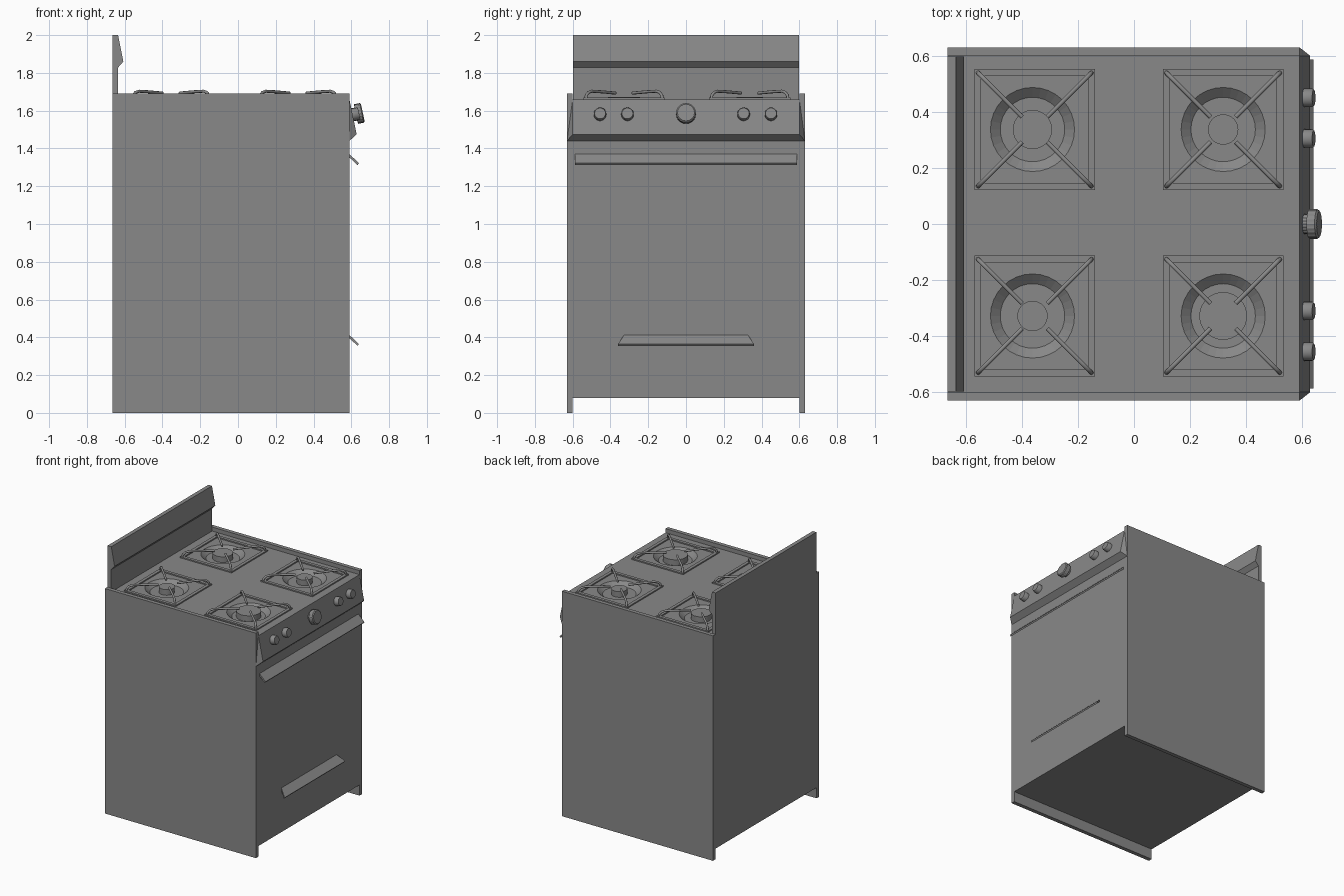
import bpy, bmesh, math
from mathutils import Vector, Matrix

if "Cube" in bpy.data.objects:
    bpy.data.objects.remove(bpy.data.objects["Cube"])

enamel = bpy.data.materials.new("grey_enamel")
enamel.use_nodes = True
GREY = (0.25, 0.25, 0.25, 1)
enamel.diffuse_color = GREY
enamel.node_tree.nodes["Principled BSDF"].inputs["Base Color"].default_value = GREY


def finish(name, bm, smooth=False):
    bmesh.ops.remove_doubles(bm, verts=bm.verts, dist=1e-5)
    bmesh.ops.recalc_face_normals(bm, faces=bm.faces)
    mesh = bpy.data.meshes.new(name)
    bm.to_mesh(mesh)
    bm.free()
    mesh.materials.append(enamel)
    ob = bpy.data.objects.new(name, mesh)
    bpy.context.collection.objects.link(ob)
    if smooth:
        bpy.ops.object.select_all(action='DESELECT')
        ob.select_set(True)
        bpy.context.view_layer.objects.active = ob
        bpy.ops.object.shade_smooth_by_angle(angle=math.radians(35))
    return ob


def box(name, lo, hi):
    lo, hi = Vector(lo), Vector(hi)
    bm = bmesh.new()
    bmesh.ops.create_cube(bm, size=1)
    for v in bm.verts:
        v.co = (lo + hi) / 2 + v.co * (hi - lo)
    return finish(name, bm)


def loft(name, profile):
    """Mirrored solid across y: profile rows are (x, z, half_width)."""
    bm = bmesh.new()
    ends = [[bm.verts.new((x, s * w, z)) for x, z, w in profile] for s in (-1, 1)]
    n = len(profile)
    for e in ends:
        bm.faces.new(e)
    for i in range(n):
        j = (i + 1) % n
        bm.faces.new((ends[0][i], ends[0][j], ends[1][j], ends[1][i]))
    return finish(name, bm)


def lathe(name, profile, matrix, sides=32, smooth=True, ribs=0):
    """Closed turned solid: profile rows are (radius, height) from axis to axis."""
    bm = bmesh.new()
    rings = []
    for r, h in profile:
        ring = []
        for k in range(sides):
            a = math.tau * k / sides
            rr = r - ribs * (k % 2)
            if r == 0:
                rr = 0
            ring.append(bm.verts.new(matrix @ Vector((rr * math.cos(a), rr * math.sin(a), h))))
        rings.append(ring)
    for a, b in zip(rings, rings[1:]):
        for k in range(sides):
            m = (k + 1) % sides
            bm.faces.new((a[k], a[m], b[m], b[k]))
    bmesh.ops.dissolve_degenerate(bm, dist=1e-6, edges=bm.edges)
    return finish(name, bm, smooth)


def rod(name, points, radius, sides=8):
    curve = bpy.data.curves.new(name, 'CURVE')
    curve.dimensions = '3D'
    curve.bevel_depth = radius
    curve.bevel_resolution = sides // 4
    curve.use_fill_caps = True
    spline = curve.splines.new('POLY')
    spline.points.add(len(points) - 1)
    for p, co in zip(spline.points, points):
        p.co = (*co, 1)
    curve.materials.append(enamel)
    ob = bpy.data.objects.new(name, curve)
    bpy.context.collection.objects.link(ob)
    return ob


BACK, FRONT, TOP = -0.665, 0.59, 1.66

# Cabinet and side panels
body = box("oven_body", (BACK, -0.6, 0.08), (FRONT, 0.6, TOP))
for side, s in (("left", 1), ("right", -1)):
    box(side + "_side_panel", (BACK, min(s * 0.6, s * 0.63), 0), (FRONT, max(s * 0.6, s * 0.63), 1.69))

# Backguard with its overhanging lip
loft("backguard", [(BACK, TOP, 0.598), (BACK, 2, 0.598), (-0.635, 2, 0.598),
                   (-0.607, 1.86, 0.598), (-0.635, 1.828, 0.598), (-0.635, TOP, 0.598)])

# Sloped control panel with tapered ends
loft("control_panel", [(FRONT, TOP, 0.6), (0.628, 1.475, 0.6), (FRONT, 1.44, 0.63)])

# Slanted pull handles
loft("oven_handle", [(FRONT, 1.37, 0.587), (0.64, 1.322, 0.587), (0.633, 1.312, 0.587), (FRONT, 1.352, 0.587)])
loft("drawer_handle", [(FRONT, 0.412, 0.328), (0.64, 0.365, 0.36), (0.633, 0.355, 0.36), (FRONT, 0.395, 0.328)])

# Control knobs, square to the sloped panel
tilt = Matrix.Rotation(math.radians(78), 4, 'Y')
for i, y in enumerate((-0.455, -0.31, 0.305, 0.45)):
    lathe(f"burner_knob_{i + 1}", [(0, -0.01), (0.033, -0.01), (0.033, 0.03), (0.029, 0.036), (0, 0.036)],
          Matrix.Translation((0.606, y, 1.578)) @ tilt, 20)
lathe("oven_knob", [(0, -0.01), (0.035, -0.01), (0.035, 0.018), (0.053, 0.02), (0.053, 0.05), (0.046, 0.056), (0, 0.056)],
      Matrix.Translation((0.606, 0, 1.578)) @ tilt, 40, ribs=0.002)

# Burners: sunken bowl, cap, square frame and four-armed grate
burners = {"back_left": (-0.362, 0.337, 0.07), "back_right": (-0.362, -0.328, 0.054),
           "front_left": (0.318, 0.337, 0.054), "front_right": (0.318, -0.328, 0.085)}
for place, (x, y, cap) in burners.items():
    at = Matrix.Translation((x, y, TOP))
    cutter = lathe(place + "_bowl_cutter", [(0, -0.03), (0.115, -0.03), (0.15, 0), (0.15, 0.02), (0, 0.02)], at, smooth=False)
    cutter.hide_render = True
    cutter.hide_viewport = True
    cut = body.modifiers.new(place + "_bowl", 'BOOLEAN')
    cut.operation = 'DIFFERENCE'
    cut.solver = 'EXACT'
    cut.object = cutter
    lathe(place + "_burner_cap", [(0, -0.035), (cap, -0.035), (cap, 0.012), (0, 0.012)], at)

    x = x + 0.008 if x < 0 else x
    bm = bmesh.new()
    for s in (-1, 1):
        for size, off in (((0.43, 0.024, 0.009), (0, s * 0.203)), ((0.024, 0.382, 0.009), (s * 0.203, 0))):
            bmesh.ops.create_cube(bm, size=1, matrix=Matrix.Translation((x + off[0], y + off[1], TOP + 0.0045))
                                  @ Matrix.Diagonal((*size, 1)))
    finish(place + "_grate_frame", bm)
    for i in range(4):
        sx, sy = (1 if i % 2 else -1), (1 if i // 2 else -1)
        path = [(0.203, 0), (0.2, 0.022), (0.188, 0.037), (0.17, 0.043), (0.12, 0.04), (0.045, 0.033)]
        rod(f"{place}_grate_arm_{i + 1}", [(x + sx * d, y + sy * d, TOP + h) for d, h in path], 0.008)
